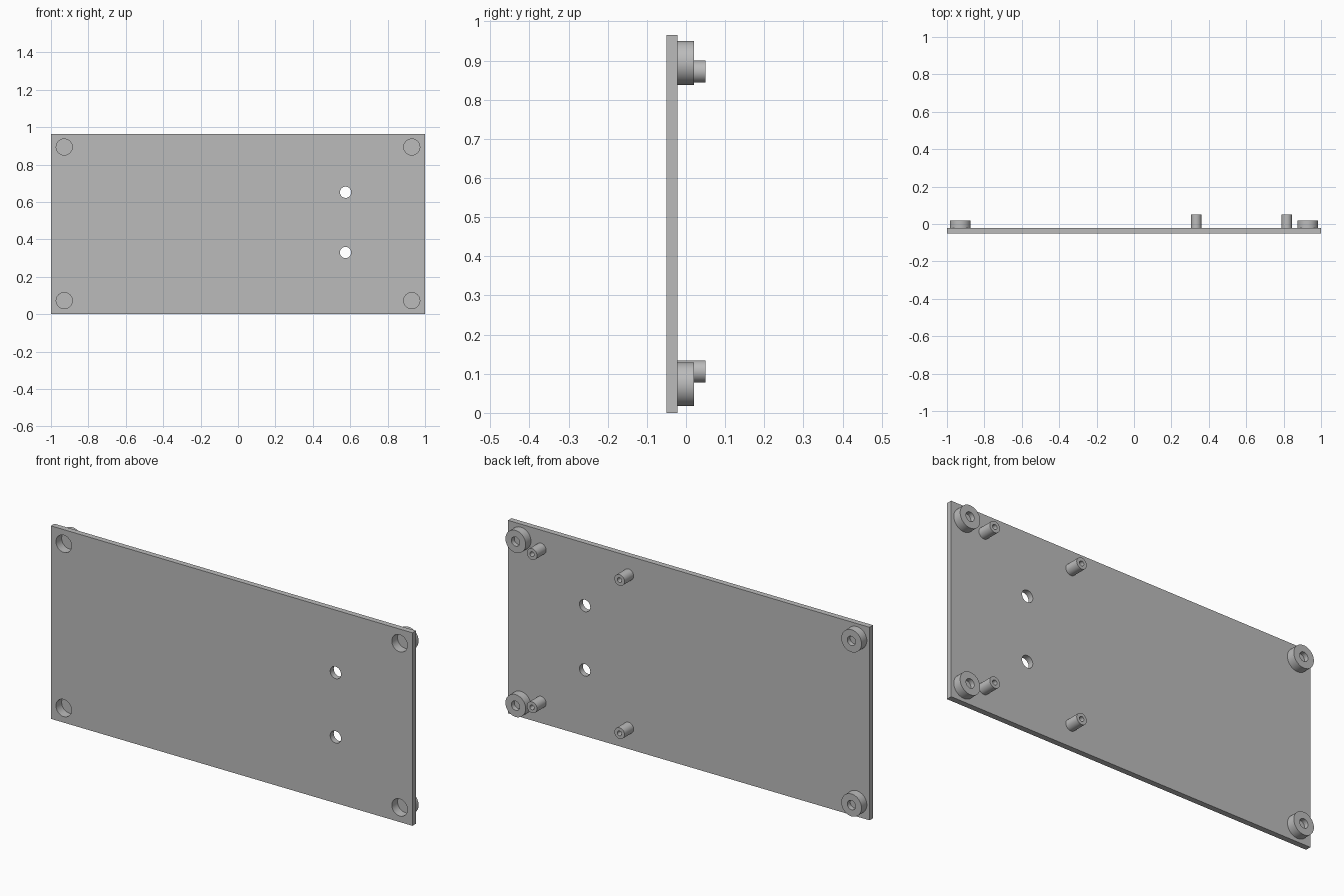
import bpy
import bmesh
import math
from mathutils import Matrix, Vector

cube = bpy.data.objects.get("Cube")
if cube:
    bpy.data.objects.remove(cube, do_unlink=True)

grey = bpy.data.materials.new("plain grey")
grey.use_nodes = True
colour = (0.5, 0.5, 0.5, 1)
grey.diffuse_color = colour
grey.node_tree.nodes["Principled BSDF"].inputs["Base Color"].default_value = colour

HEIGHT = 0.965
FRONT, BACK = -0.05, -0.022      # plate faces along y
SIDES = 48


def make_object(name, bm):
    bmesh.ops.recalc_face_normals(bm, faces=bm.faces)
    mesh = bpy.data.meshes.new(name)
    bm.to_mesh(mesh)
    bm.free()
    mesh.materials.append(grey)
    obj = bpy.data.objects.new(name, mesh)
    bpy.context.collection.objects.link(obj)
    return obj


def activate(obj):
    bpy.ops.object.select_all(action='DESELECT')
    obj.select_set(True)
    bpy.context.view_layer.objects.active = obj


def smooth(obj):
    activate(obj)
    bpy.ops.object.shade_smooth_by_angle(angle=math.radians(30))


def lathe(name, profile, x, z):
    """Revolve (radius, y) points about the y axis."""
    bm = bmesh.new()
    verts = [bm.verts.new((r, y, 0)) for r, y in profile]
    edges = [bm.edges.new(pair) for pair in zip(verts, verts[1:])]
    bmesh.ops.spin(bm, geom=verts + edges, cent=(0, 0, 0), axis=(0, 1, 0),
                   angle=math.tau, steps=SIDES)
    bmesh.ops.remove_doubles(bm, verts=bm.verts, dist=0.0001)
    obj = make_object(name, bm)
    obj.location = (x, 0, z)
    smooth(obj)


corners = [(side + "_" + level, x, z)
           for side, x in (("left", 0.929), ("right", -0.929))
           for level, z in (("upper", 0.894), ("lower", 0.073))]

# Flat plate
bm = bmesh.new()
bmesh.ops.create_cube(bm, size=1, matrix=Matrix.Translation((0, (FRONT + BACK) / 2, HEIGHT / 2))
                      @ Matrix.Diagonal((2, BACK - FRONT, HEIGHT, 1)))
plate = make_object("plate", bm)

# Round openings: four corner recesses and two through holes
openings = [(x, z, 0.043) for _, x, z in corners]
openings += [(0.575, 0.652, 0.03), (0.575, 0.33, 0.03)]
bm = bmesh.new()
for x, z, radius in openings:
    place = Matrix.Translation(Vector((x, FRONT, z))) @ Matrix.Rotation(math.pi / 2, 4, 'X')
    bmesh.ops.create_cone(bm, cap_ends=True, segments=SIDES, radius1=radius,
                          radius2=radius, depth=0.2, matrix=place)
cutter = make_object("hole_cutter", bm)
cutter.hide_render = True
cut = plate.modifiers.new("holes", 'BOOLEAN')
cut.operation = 'DIFFERENCE'
cut.solver = 'EXACT'
cut.object = cutter
activate(plate)
bpy.ops.object.modifier_apply(modifier=cut.name)
bpy.data.objects.remove(cutter, do_unlink=True)
smooth(plate)

# Corner bosses: wide recess from the front, narrow blind hole from the back
boss = [(0, -0.005), (0.043, -0.005), (0.043, BACK), (0.056, BACK),
        (0.056, 0.02), (0.023, 0.02), (0.023, -0.003), (0, -0.003)]
for label, x, z in corners:
    lathe("boss_" + label, boss, x, z)

# Slim standoffs with pilot holes
standoff = [(0, BACK), (0.028, BACK), (0.028, 0.05),
            (0.012, 0.05), (0.012, -0.018), (0, -0.018)]
for side, x in (("outer", 0.817), ("inner", 0.333)):
    for level, z in (("upper", 0.872), ("lower", 0.106)):
        lathe("standoff_" + side + "_" + level, standoff, x, z)
